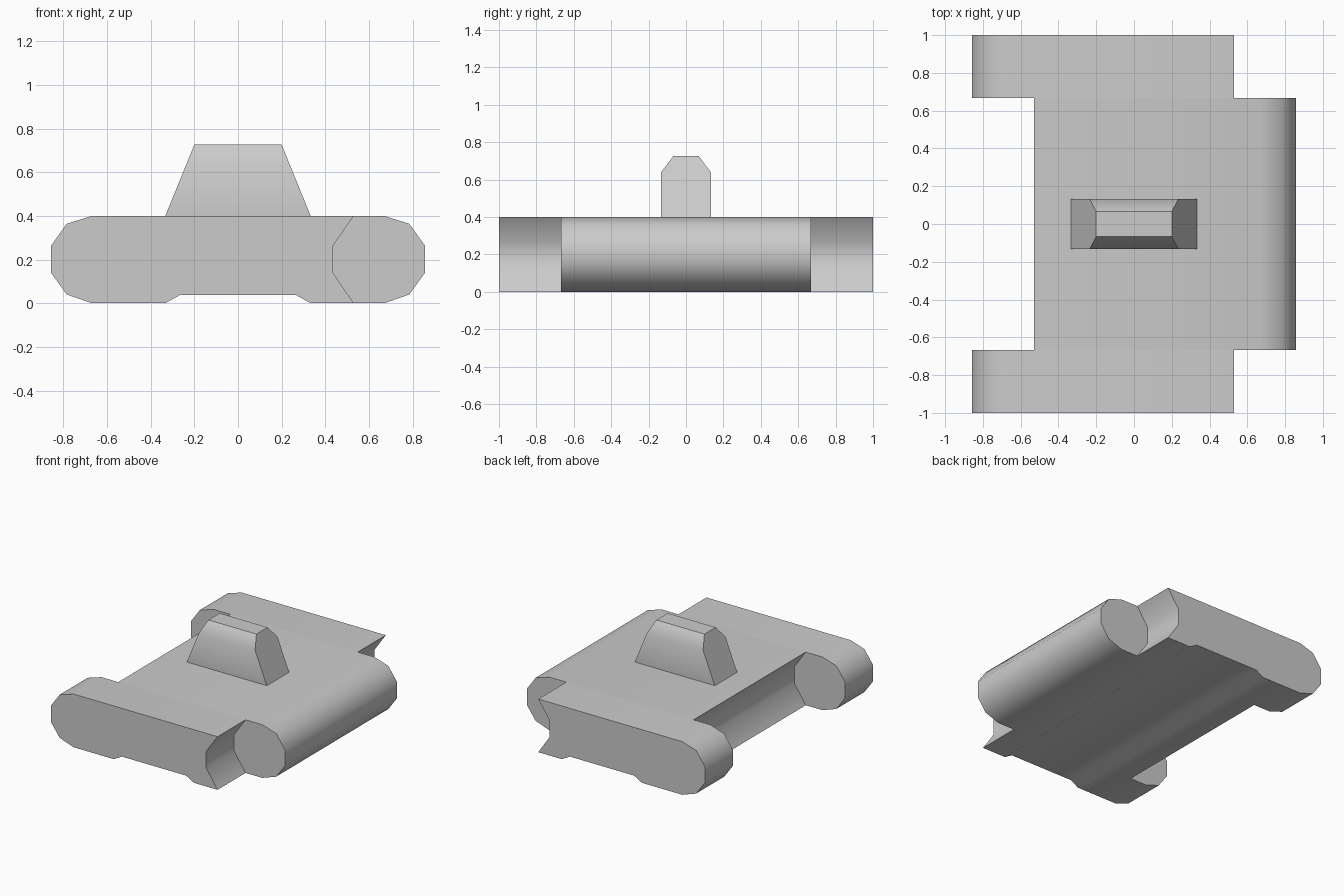
import bpy, bmesh
from math import radians

if "Cube" in bpy.data.objects:
    bpy.data.objects.remove(bpy.data.objects["Cube"])


def loft(name, rings):
    """Closed solid skinned through matching rings of points."""
    bm = bmesh.new()
    loops = [[bm.verts.new(p) for p in ring] for ring in rings]
    n = len(loops[0])
    for a, b in zip(loops, loops[1:]):
        for i in range(n):
            j = (i + 1) % n
            bm.faces.new((a[i], a[j], b[j], b[i]))
    bm.faces.new(loops[0])
    bm.faces.new(loops[-1])
    bmesh.ops.recalc_face_normals(bm, faces=bm.faces)
    mesh = bpy.data.meshes.new(name)
    bm.to_mesh(mesh)
    bm.free()
    obj = bpy.data.objects.new(name, mesh)
    bpy.context.collection.objects.link(obj)
    bpy.ops.object.select_all(action='DESELECT')
    obj.select_set(True)
    bpy.context.view_layer.objects.active = obj
    bpy.ops.object.shade_smooth_by_angle(angle=radians(40))
    return obj


# Link side profile: rounded nose at -x, matching socket at +x, raised belly
profile = [(-0.67, 0.40), (-0.785, 0.364), (-0.857, 0.263), (-0.857, 0.14),
           (-0.785, 0.04), (-0.67, 0), (-0.333, 0), (-0.267, 0.037),
           (0.267, 0.037), (0.333, 0), (0.53, 0), (0.435, 0.14),
           (0.435, 0.263), (0.53, 0.40)]


def link(name, y0, y1, flip=1):
    return loft(name, [[(flip * x, y, z) for x, z in profile] for y in (y0, y1)])


# Two outer links and the wide centre link facing the other way
link("front_link", -1.0, -0.667)
link("back_link", 0.667, 1.0)
link("centre_link", -0.667, 0.667, -1)

# Guide tooth: chamfered section whose ends lean inward with height
section = [(-0.133, 0.40), (-0.133, 0.64), (-0.067, 0.727),
           (0.067, 0.727), (0.133, 0.64), (0.133, 0.40)]
loft("guide_tooth", [[(s * (0.333 - (z - 0.40) * 0.407), y, z) for y, z in section]
                     for s in (-1, 1)])
